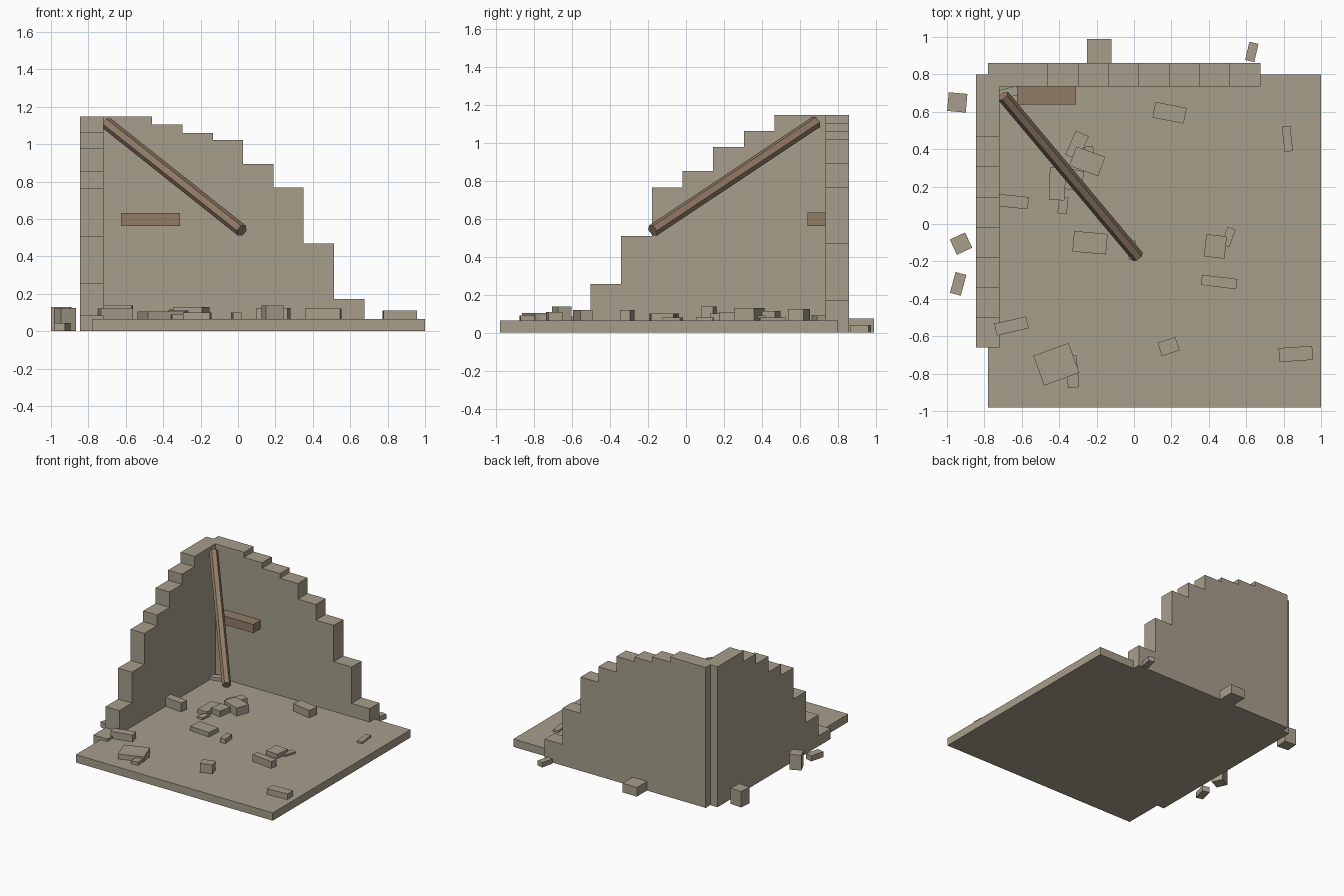
import bpy, bmesh, math
from mathutils import Vector, Matrix

cube = bpy.data.objects.get("Cube")
if cube:
    bpy.data.objects.remove(cube, do_unlink=True)


def material(name, color):
    m = bpy.data.materials.new(name)
    m.use_nodes = True
    m.diffuse_color = (*color, 1)
    m.node_tree.nodes["Principled BSDF"].inputs["Base Color"].default_value = (*color, 1)
    return m


STONE = material("tan stone", (0.39, 0.345, 0.265))
WOOD = material("brown wood", (0.29, 0.20, 0.135))


def finish(name, bm, mat):
    bmesh.ops.recalc_face_normals(bm, faces=bm.faces[:])
    mesh = bpy.data.meshes.new(name)
    bm.to_mesh(mesh)
    bm.free()
    mesh.materials.append(mat)
    ob = bpy.data.objects.new(name, mesh)
    bpy.context.collection.objects.link(ob)
    return ob


def box(name, center, size, mat, turn=0):
    """Box turned about the vertical axis."""
    bm = bmesh.new()
    place = (Matrix.Translation(center) @ Matrix.Rotation(math.radians(turn), 4, 'Z')
             @ Matrix.Diagonal((*size, 1)))
    bmesh.ops.create_cube(bm, size=1, matrix=place)
    return finish(name, bm, mat)


def extrude(name, points, offset, mat):
    """Flat outline pushed along an offset into a solid."""
    bm = bmesh.new()
    face = bm.faces.new([bm.verts.new(p) for p in points])
    new = bmesh.ops.extrude_face_region(bm, geom=[face], use_keep_orig=True)["geom"]
    moved = [v for v in new if isinstance(v, bmesh.types.BMVert)]
    bmesh.ops.translate(bm, verts=moved, vec=offset)
    return finish(name, bm, mat)


def stepped_outline(edges, heights):
    """Staircase outline as (distance, height) pairs."""
    outline = [(edges[0], 0)]
    for a, b, h in zip(edges, edges[1:], heights):
        outline += [(a, h), (b, h)]
    return outline + [(edges[-1], 0)]


# Floor slab
box("floor", (0.11, -0.09, 0.032), (1.78, 1.78, 0.064), STONE)

# Broken walls with stepped tops
back = stepped_outline([-0.78, -0.46, -0.297, -0.135, 0.027, 0.19, 0.35, 0.513, 0.675],
                       [1.147, 1.105, 1.06, 1.022, 0.895, 0.767, 0.47, 0.173])
extrude("back_wall", [(d, 0.735, h) for d, h in back], (0, 0.125, 0), STONE)

side = stepped_outline([-0.66, -0.503, -0.342, -0.18, -0.018, 0.143, 0.305, 0.466, 0.80],
                       [0.085, 0.257, 0.51, 0.765, 0.853, 0.98, 1.063, 1.147])
extrude("left_wall", [(-0.845, d, h) for d, h in side], (0.125, 0, 0), STONE)

# Stub of timber left in the back wall
box("wall_timber", (-0.467, 0.69, 0.598), (0.315, 0.10, 0.07), WOOD)

# Fallen six-sided beam leaning into the corner
top, foot = Vector((-0.70, 0.685, 1.11)), Vector((0.02, -0.175, 0.538))
axis = foot - top
across = axis.cross(Vector((0, 0, 1))).normalized()
upward = across.cross(axis).normalized()
ring = [top + 0.034 * (across * math.cos(a) + upward * math.sin(a))
        for a in (math.tau * i / 6 for i in range(6))]
extrude("leaning_beam", ring, axis, WOOD)


# Rubble lying on a base height: x, y, width, depth, turn, top height
def scatter(name, base, pieces):
    for i, (x, y, w, d, turn, h) in enumerate(pieces, 1):
        box(f"{name}_{i}", (x, y, (base + h) / 2), (w, d, h - base), STONE, turn)


scatter("outer_block", 0, [
    (-.945, .65, .10, .10, -5, .13),
    (-.925, -.105, .09, .09, 25, .125),
    (-.94, -.32, .06, .115, -15, .045),
    (-.185, .92, .13, .14, 0, .075),
    (.63, .92, .05, .10, -13, .04),
])
scatter("floor_block", 0.05, [
    (.19, .595, .17, .085, -11, .125),
    (.82, .455, .045, .135, 6, .08),
    (-.305, .42, .075, .14, -24, .115),
    (-.25, .335, .165, .11, -20, .13),
    (-.41, .215, .085, .175, -2, .10),
    (-.32, .235, .09, .11, -10, .11),
    (-.38, .10, .05, .09, -6, .08),
    (-.24, .385, .05, .06, 8, .09),
    (-.235, -.10, .18, .11, -5, .10),
    (-.01, -.14, .045, .10, 6, .10),
    (-.65, .12, .17, .065, -6, .137),
    (.435, -.12, .11, .12, -6, .10),
    (.505, -.07, .045, .10, -20, .08),
    (.455, -.31, .19, .055, -7, .12),
    (.185, -.655, .10, .075, 18, .137),
    (.865, -.695, .18, .075, 4, .11),
    (-.415, -.75, .20, .17, 20, .105),
    (-.33, -.79, .06, .17, 5, .09),
    (-.655, -.545, .175, .065, 13, .12),
    (-.68, .70, .12, .05, 15, .09),
])
